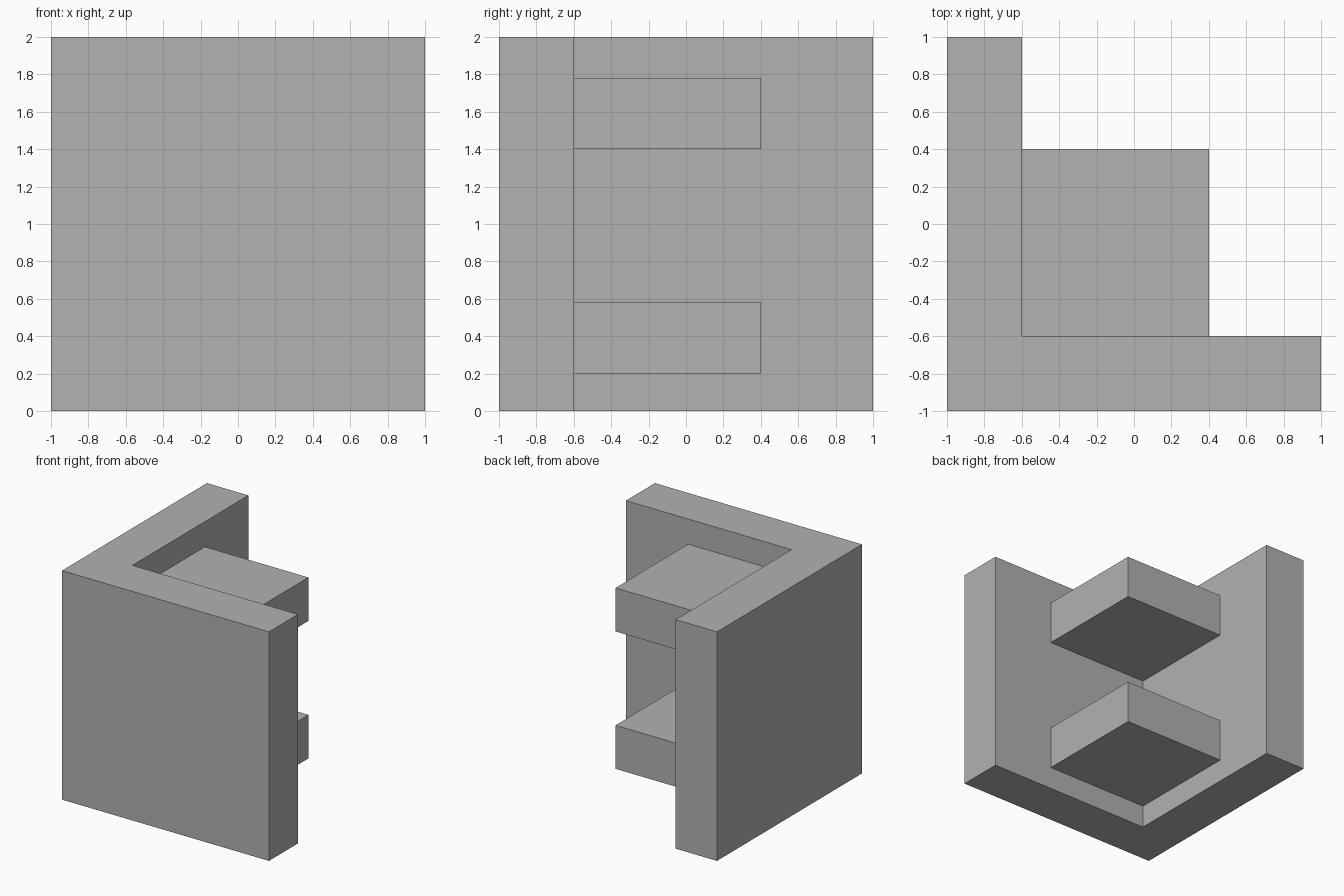
import bpy
import bmesh

cube = bpy.data.objects.get("Cube")
if cube:
    bpy.data.objects.remove(cube, do_unlink=True)

# Single grey material
grey = bpy.data.materials.new("plain grey")
grey.use_nodes = True
colour = (0.445, 0.445, 0.445, 1.0)
grey.diffuse_color = colour
grey.node_tree.nodes["Principled BSDF"].inputs["Base Color"].default_value = colour


def extrude_profile(name, outline, bottom, top):
    """Raise a counter-clockwise floor outline into a flat-faced solid."""
    bm = bmesh.new()
    base = bm.faces.new([bm.verts.new((x, y, bottom)) for x, y in outline])
    raised = bmesh.ops.extrude_face_region(bm, geom=[base], use_keep_orig=True)
    verts = [g for g in raised["geom"] if isinstance(g, bmesh.types.BMVert)]
    bmesh.ops.translate(bm, verts=verts, vec=(0, 0, top - bottom))
    bmesh.ops.recalc_face_normals(bm, faces=bm.faces)
    mesh = bpy.data.meshes.new(name)
    bm.to_mesh(mesh)
    bm.free()
    mesh.materials.append(grey)
    obj = bpy.data.objects.new(name, mesh)
    bpy.context.scene.collection.objects.link(obj)
    return obj


HALF = 1.0
INNER = -0.6   # inside face of both walls
REACH = 0.4    # outer edge of the shelves
SHELF_HEIGHT = 0.38

# L-shaped corner walls
extrude_profile("corner_walls", [
    (-HALF, -HALF), (HALF, -HALF), (HALF, INNER),
    (INNER, INNER), (INNER, HALF), (-HALF, HALF)], 0, 2)

# Square shelves set in the corner
square = [(INNER, INNER), (REACH, INNER), (REACH, REACH), (INNER, REACH)]
for name, bottom in (("lower_shelf", 0.2), ("upper_shelf", 1.4)):
    extrude_profile(name, square, bottom, bottom + SHELF_HEIGHT)
